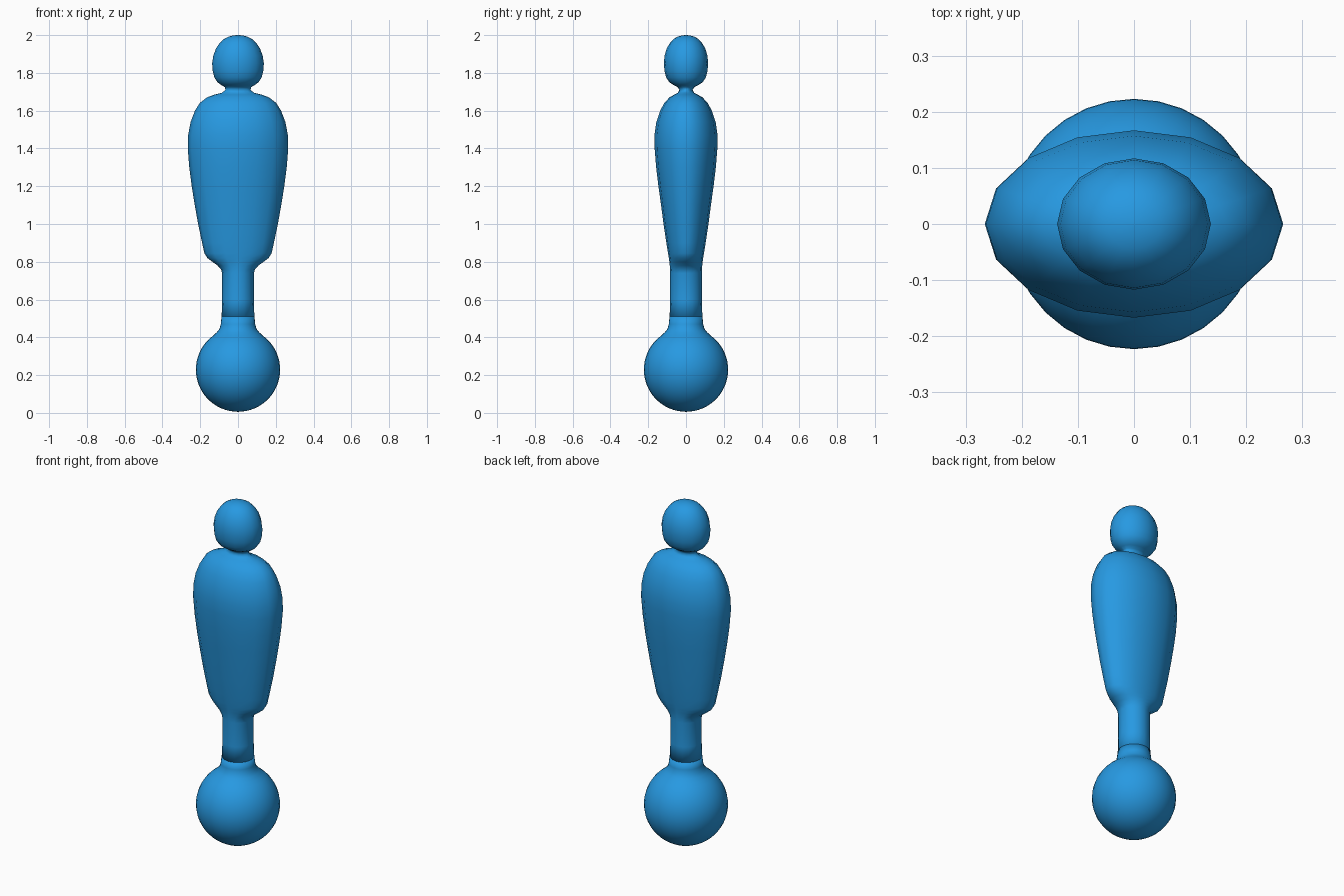
import bpy, bmesh, math

blue = bpy.data.materials.new("bright blue")
blue.diffuse_color = (0.02, 0.32, 0.76, 1)


def loft(name, rings, sides):
    """Skin elliptical rings (z, half width x, half depth y) into a closed body."""
    bm = bmesh.new()
    loops = []
    for z, rx, ry in rings:
        loops.append([bm.verts.new((rx * math.cos(2 * math.pi * i / sides),
                                    ry * math.sin(2 * math.pi * i / sides), z))
                      for i in range(sides)])
    for a, b in zip(loops, loops[1:]):
        for i in range(sides):
            j = (i + 1) % sides
            bm.faces.new((a[i], a[j], b[j], b[i]))
    bm.faces.new(loops[0][::-1])
    bm.faces.new(loops[-1])
    bmesh.ops.recalc_face_normals(bm, faces=bm.faces)
    for f in bm.faces:
        f.smooth = True
    me = bpy.data.meshes.new(name)
    bm.to_mesh(me)
    bm.free()
    me.materials.append(blue)
    ob = bpy.data.objects.new(name, me)
    bpy.context.collection.objects.link(ob)
    return ob


# Round ball base running up into the stem fillet
R, CZ = 0.223, 0.229
ball = []
for k in range(1, 25):
    t = math.radians(-90 + k * 6)
    if t > math.radians(54):
        break
    r = R * math.cos(t)
    ball.append((CZ + R * math.sin(t), r, r))
ball = [(CZ - R, 0.004, 0.004)] + ball
ball += [(0.427, 0.112, 0.112), (0.445, 0.098, 0.098), (0.47, 0.091, 0.091),
         (0.51, 0.087, 0.087)]
loft("ball_base", ball, 32)

# Stem, tapering torso, pinched neck and head in one flowing skin
body = [
    (0.50, 0.087, 0.087), (0.60, 0.084, 0.084), (0.74, 0.084, 0.084),
    (0.76, 0.090, 0.085), (0.78, 0.108, 0.086), (0.80, 0.136, 0.088),
    (0.82, 0.162, 0.091), (0.845, 0.178, 0.095), (0.90, 0.190, 0.104),
    (1.00, 0.211, 0.119), (1.10, 0.229, 0.132), (1.20, 0.245, 0.146),
    (1.30, 0.258, 0.158), (1.40, 0.266, 0.166), (1.47, 0.264, 0.167),
    (1.54, 0.251, 0.157), (1.60, 0.228, 0.137), (1.64, 0.203, 0.115),
    (1.67, 0.165, 0.088), (1.685, 0.125, 0.062), (1.695, 0.085, 0.043),
    (1.71, 0.066, 0.035), (1.725, 0.070, 0.045), (1.735, 0.088, 0.065),
    (1.75, 0.108, 0.088), (1.775, 0.125, 0.105), (1.81, 0.134, 0.114),
    (1.85, 0.137, 0.117), (1.89, 0.131, 0.114), (1.93, 0.116, 0.102),
    (1.96, 0.096, 0.084), (1.98, 0.074, 0.065), (1.992, 0.050, 0.044),
    (1.998, 0.025, 0.022), (2.0, 0.005, 0.005),
]
loft("figure_body", body, 16)
